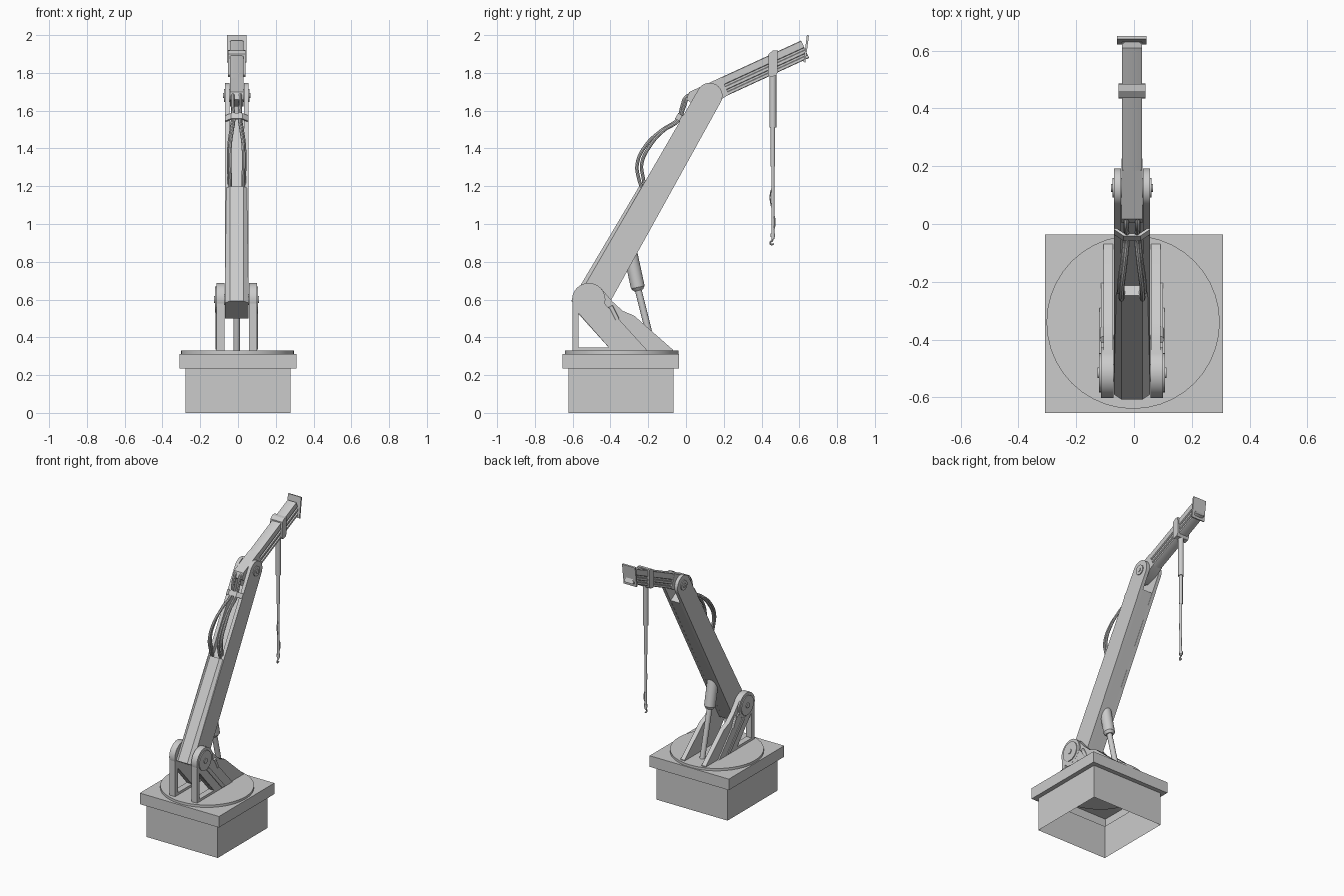
import bpy, bmesh, math
from mathutils import Vector as V

if "Cube" in bpy.data.objects:
    bpy.data.objects.remove(bpy.data.objects["Cube"])

CX = -0.007                      # the arm sits slightly left of the base centre
X, Y, Z = V((1, 0, 0)), V((0, 1, 0)), V((0, 0, 1))


def finish(name, bm):
    bmesh.ops.recalc_face_normals(bm, faces=bm.faces)
    me = bpy.data.meshes.new(name)
    bm.to_mesh(me)
    bm.free()
    ob = bpy.data.objects.new(name, me)
    bpy.context.collection.objects.link(ob)
    return ob


def prism(name, pts, o, u, v, w):
    """Extrude a 2D outline (in axes u, v from o) along the vector w."""
    bm = bmesh.new()
    a = [bm.verts.new(o + u * p + v * q) for p, q in pts]
    b = [bm.verts.new(k.co + w) for k in a]
    bm.faces.new(a)
    bm.faces.new(b)
    for i in range(len(a)):
        j = (i + 1) % len(a)
        bm.faces.new((a[i], a[j], b[j], b[i]))
    return finish(name, bm)


def rod(name, p, q, r, n=24, r2=None):
    p, q = V(p), V(q)
    bm = bmesh.new()
    bmesh.ops.create_cone(bm, cap_ends=True, segments=n, radius1=r,
                          radius2=r if r2 is None else r2, depth=(q - p).length)
    rot = (q - p).to_track_quat('Z', 'Y').to_matrix()
    for k in bm.verts:
        k.co = rot @ k.co + (p + q) / 2
    return finish(name, bm)


def tube(name, pts, r):
    cu = bpy.data.curves.new(name, 'CURVE')
    cu.dimensions = '3D'
    cu.bevel_depth, cu.bevel_resolution, cu.use_fill_caps = r, 2, True
    sp = cu.splines.new('BEZIER')
    sp.resolution_u = 8
    sp.bezier_points.add(len(pts) - 1)
    for b, p in zip(sp.bezier_points, pts):
        b.co = p
        b.handle_left_type = b.handle_right_type = 'AUTO'
    ob = bpy.data.objects.new(name, cu)
    bpy.context.collection.objects.link(ob)
    bpy.ops.object.select_all(action='DESELECT')
    ob.select_set(True)
    bpy.context.view_layer.objects.active = ob
    bpy.ops.object.convert(target='MESH')


def arc(cx, cy, r, a0, a1, n=14):
    return [(cx + r * math.cos(math.radians(a0 + (a1 - a0) * i / n)),
             cy + r * math.sin(math.radians(a0 + (a1 - a0) * i / n))) for i in range(n + 1)]


def at(x):
    return V((CX + x, 0, 0))


# Pedestal: open-bottomed stepped square shell
bm = bmesh.new()
rings = [[bm.verts.new((sx * h, -0.345 + sy * h, z)) for sx, sy in ((-1, -1), (1, -1), (1, 1), (-1, 1))]
         for h, z in ((0.278, 0), (0.278, 0.235), (0.309, 0.235), (0.309, 0.313))]
for a, b in zip(rings, rings[1:]):
    for i in range(4):
        bm.faces.new((a[i], a[(i + 1) % 4], b[(i + 1) % 4], b[i]))
bm.faces.new(rings[-1])
finish("pedestal", bm)
rod("turntable", (-0.003, -0.34, 0.305), (-0.003, -0.34, 0.33), 0.3, 40)

# Shoulder brackets, mirrored about the arm
S = V((0, -0.515, 0.6))
for sx, side in ((-1, "left"), (1, "right")):
    def plate(name, pts, x0, x1):
        prism(f"{side}_{name}", pts, at(sx * x0), Y, Z, X * sx * (x1 - x0))

    def pin(name, c, r, x0, x1):
        rod(f"{side}_{name}", (CX + sx * x0, *c), (CX + sx * x1, *c), r, 32)

    plate("bracket_leg", [(-0.6, 0.325), (-0.57, 0.325), (-0.57, 0.6), (-0.6, 0.6)], 0.064, 0.107)
    plate("bracket_foot", [(-0.6, 0.325), (-0.38, 0.325), (-0.4, 0.347), (-0.6, 0.347)], 0.064, 0.107)
    plate("bracket_web", [(-0.575, 0.53), (-0.39, 0.325), (-0.07, 0.325), (-0.07, 0.335), (-0.275, 0.515),
                          (-0.335, 0.54), (-0.39, 0.59), (-0.45, 0.66)], 0.066, 0.098)
    plate("bracket_brace", [(-0.575, 0.535), (-0.39, 0.325), (-0.2, 0.325), (-0.45, 0.6)], 0.09, 0.107)
    plate("brace_rib", [(-0.50, 0.53), (-0.325, 0.335), (-0.29, 0.335), (-0.465, 0.53)], 0.1, 0.112)
    pin("shoulder_boss", (-0.515, 0.6), 0.088, 0.064, 0.108)
    pin("shoulder_cap", (-0.515, 0.6), 0.068, 0.1, 0.114)
    pin("shoulder_bolt", (-0.515, 0.6), 0.018, 0.1, 0.119)
    rod(side + "_brace_knob", (CX + sx * 0.1, -0.40, 0.565), (CX + sx * 0.1, -0.365, 0.495), 0.012, 12)

    # Main arm side plates with round elbow ears (s along the arm, n towards its upper side)
    d = V((0, 0.51, 0.86))
    nrm = V((0, -0.86, 0.51))
    prism(side + "_arm_plate", [(-0.054, -0.107), (-0.054, 0.055)] + arc(1.255, 0, 0.068, 90, -90),
          S + at(sx * 0.038), d, nrm, X * sx * 0.024)
    pin("elbow_boss", (0.125, 1.68), 0.034, 0.036, 0.068)
    pin("elbow_bolt", (0.125, 1.68), 0.014, 0.05, 0.073)

prism("arm_floor", [(-0.054, -0.107), (1.14, -0.07), (1.14, 0.0), (0.66, 0.035), (-0.054, 0.045)],
      S + at(-0.045), d, nrm, X * 0.09)
prism("arm_cover", [(-0.062, 0.02), (-0.062, 0.056), (-0.036, 0.076), (0.036, 0.076), (0.062, 0.056), (0.062, 0.02)],
      S + d * -0.054 + at(0), X, nrm, d * 0.705)
rod("shoulder_axle", (CX - 0.1, -0.515, 0.6), (CX + 0.1, -0.515, 0.6), 0.03)
rod("elbow_axle", (CX - 0.06, 0.125, 1.68), (CX + 0.06, 0.125, 1.68), 0.025)

# Lift cylinder under the arm
rod("lift_barrel", (CX, -0.295, 0.85), (CX, -0.255, 0.665), 0.037)
rod("lift_collar", (CX, -0.255, 0.665), (CX, -0.251, 0.648), 0.037, r2=0.024)
rod("lift_rod", (CX, -0.255, 0.66), (CX, -0.172, 0.325), 0.018)

# Jib: solid knuckle followed by a ribbed beam
E = V((0, 0.12, 1.68))
jd, jn = V((0, 0.909, 0.418)), V((0, -0.418, 0.909))
prism("jib_knuckle", [(-0.10, 0.0), (-0.115, 0.03), (-0.085, 0.06), (0.1, 0.06), (0.1, -0.04), (0.02, -0.05), (-0.05, -0.04)],
      E + at(-0.036), jd, jn, X * 0.072)
half = []
for lo, hi in ((-0.041, -0.022), (-0.012, 0.008), (0.018, 0.06)):
    half += [(0.027, lo), (0.035, lo + 0.003), (0.035, hi - 0.003), (0.027, hi)]
prism("jib_beam", half + [(-x, n) for x, n in reversed(half)], E + jd * 0.08 + at(0), X, jn, jd * 0.486)
prism("jib_end_plate", [(0.622, 1.858), (0.632, 1.855), (0.651, 1.998), (0.64, 2.0)], at(-0.051), Y, Z, X * 0.102)
prism("jib_collar", [(0.435, 1.79), (0.445, 1.778), (0.475, 1.785), (0.486, 1.805), (0.484, 1.92), (0.46, 1.918), (0.437, 1.9)],
      at(-0.047), Y, Z, X * 0.094)

# Telescopic drop tube with hook and loose cable
for name, z0, z1, r in (("drop_outer", 1.51, 1.79, 0.018), ("drop_middle", 1.305, 1.52, 0.012),
                        ("drop_inner", 0.92, 1.31, 0.0085), ("drop_joint", 0.93, 0.95, 0.012)):
    rod(name + "_tube", (CX, 0.46, z0), (CX, 0.46, z1), r, 16)
tube("hook", [(CX, 0.46, 0.93), (CX, 0.455, 0.91), (CX, 0.447, 0.905), (CX, 0.45, 0.892), (CX, 0.465, 0.895)], 0.0045)
tube("drop_cable", [(CX, 0.458, 1.2), (CX, 0.447, 1.16), (CX, 0.447, 1.12), (CX, 0.462, 1.06),
                    (CX + 0.006, 0.472, 1.01), (CX, 0.46, 0.95)], 0.003)

# Hydraulic hoses looping from the cover to the elbow, held by a clamp
for sx, side in ((-1, "left"), (1, "right")):
    for i, (dy, x) in enumerate(((0.0, 0.034), (0.024, 0.04))):
        pts = [(x, -0.225 + dy / 2, 1.17), (x, -0.25 + dy, 1.24), (x + 0.003, -0.258 + dy, 1.32),
               (x, -0.21 + dy, 1.42), (x - 0.01, -0.13 + dy / 2, 1.495), (0.016 + i * 0.006, -0.04, 1.56 - dy / 2),
               (0.02, -0.022 + dy / 2, 1.62), (0.02, 0.0 + dy / 2, 1.672), (0.02, 0.06, 1.695)]
        tube(f"{side}_hose_{i + 1}", [(CX + sx * a, b, c) for a, b, c in pts], 0.009)
prism("hose_clamp", [(-0.062, -0.03), (-0.062, 0.01), (-0.03, 0.035), (0.03, 0.035), (0.062, 0.01), (0.062, -0.03),
                     (0.054, -0.03), (0.054, 0.004), (0.027, 0.025), (-0.027, 0.025), (-0.054, 0.004), (-0.054, -0.03)],
      V((CX, -0.028, 1.54)), X, V((0, -0.86, 0.51)), d * 0.034)

# Smooth the round parts, keep hard edges
bpy.ops.object.select_all(action='SELECT')
bpy.context.view_layer.objects.active = bpy.context.selected_objects[0]
bpy.ops.object.shade_smooth_by_angle(angle=math.radians(30))
